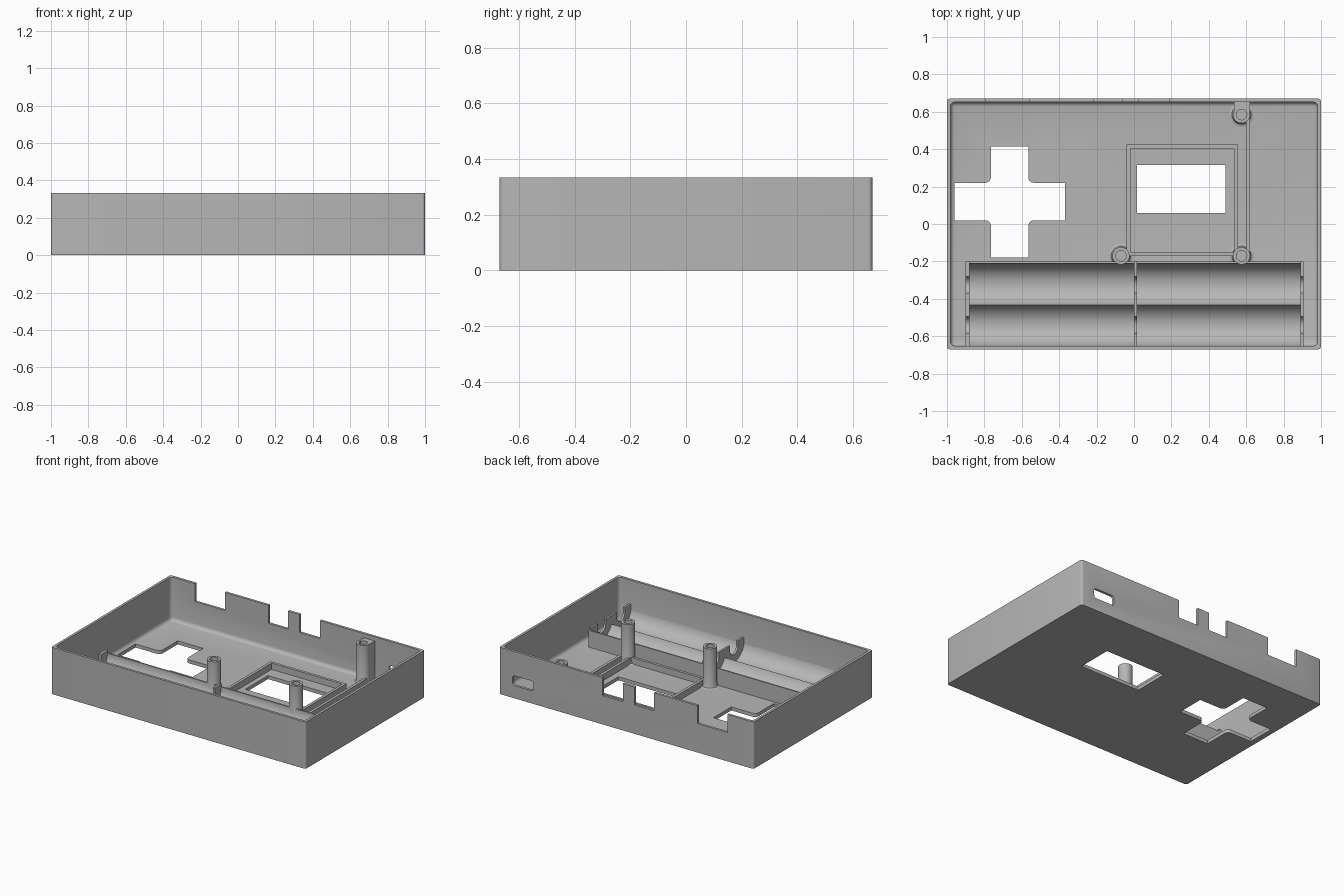
import bpy, bmesh, math
from mathutils import Matrix, Vector

cube = bpy.data.objects.get("Cube")
if cube:
    bpy.data.objects.remove(cube, do_unlink=True)

GREY = (0.47, 0.47, 0.47, 1)
plastic = bpy.data.materials.new("grey plastic")
plastic.use_nodes = True
plastic.diffuse_color = GREY
plastic.node_tree.nodes["Principled BSDF"].inputs["Base Color"].default_value = GREY


def finish(bm, name):
    bmesh.ops.recalc_face_normals(bm, faces=bm.faces)
    mesh = bpy.data.meshes.new(name)
    bm.to_mesh(mesh)
    bm.free()
    mesh.materials.append(plastic)
    obj = bpy.data.objects.new(name, mesh)
    bpy.context.collection.objects.link(obj)
    return obj


def box(name, x, y, z, bevel=0, pick=None, segments=4):
    """Box from (low, high) spans; pick chooses edges to round."""
    bm = bmesh.new()
    bmesh.ops.create_cube(bm, size=1)
    for v in bm.verts:
        v.co = Vector([s[0] if c < 0 else s[1] for c, s in zip(v.co, (x, y, z))])
    if bevel:
        edges = [e for e in bm.edges if pick(e)]
        bmesh.ops.bevel(bm, geom=edges, offset=bevel, segments=segments,
                        profile=0.5, affect='EDGES')
    return finish(bm, name)


def rod(name, x, y, z, radius):
    """Cylinder lying along x."""
    bm = bmesh.new()
    turn = Matrix.Translation((sum(x) / 2, y, z)) @ Matrix.Rotation(math.pi / 2, 4, 'Y')
    bmesh.ops.create_cone(bm, cap_ends=True, segments=64, radius1=radius,
                          radius2=radius, depth=x[1] - x[0], matrix=turn)
    return finish(bm, name)


def combine(obj, other, operation='DIFFERENCE'):
    mod = obj.modifiers.new("cut", 'BOOLEAN')
    mod.operation, mod.solver, mod.object = operation, 'EXACT', other
    bpy.context.view_layer.objects.active = obj
    bpy.ops.object.modifier_apply(modifier=mod.name)
    bpy.data.objects.remove(other, do_unlink=True)


def upright(e):
    a, b = e.verts
    return abs(a.co.z - b.co.z) > 0.01


def along_y(e):
    a, b = e.verts
    return abs(a.co.y - b.co.y) > 0.01


def below_top(e):
    return min(v.co.z for v in e.verts) < 0.1


H, FLOOR, DEPTH = 0.333, 0.025, 0.67

# Tray with rounded corners and a filleted inner floor
shell = box("case_shell", (-1, 1), (-DEPTH, DEPTH), (0, H), 0.015, upright)
combine(shell, box("cavity", (-0.982, 0.982), (-0.652, 0.652), (FLOOR, 0.5),
                   0.025, below_top))

# Cross-shaped opening with rounded inner corners
cross = box("cross_bar", (-0.96, -0.37), (0.02, 0.22), (-0.1, 0.07))
combine(cross, box("cross_stem", (-0.765, -0.565), (-0.18, 0.415), (-0.1, 0.07)), 'UNION')
bm = bmesh.new()
bm.from_mesh(cross.data)
inner = [e for e in bm.edges if upright(e)
         and abs(abs(e.verts[0].co.x + 0.665) - 0.1) < 0.01
         and abs(abs(e.verts[0].co.y - 0.12) - 0.1) < 0.01]
bmesh.ops.bevel(bm, geom=inner, offset=0.03, segments=5, profile=0.5, affect='EDGES')
bm.to_mesh(cross.data)
bm.free()
combine(shell, cross)

# Screen window, notches in the back wall, and the port
combine(shell, box("window", (0.015, 0.49), (0.06, 0.315), (-0.1, 0.1)))
for span in ((-0.795, -0.56), (-0.217, -0.065), (0.028, 0.187)):
    combine(shell, box("notch", span, (0.6, 0.8), (0.205, 0.5)))
combine(shell, box("port", (0.73, 0.895), (0.6, 0.8), (0.09, 0.16), 0.018, along_y))

# Battery cradle: two rows of two cells, cut from a solid bed
ROWS, AXIS = (-0.325, -0.54), 0.145
cradle = box("battery_cradle", (-0.9, 0.905), (-0.66, -0.2), (0.012, AXIS))
for y in ROWS:
    for span in ((-0.88, 0.0), (0.015, 0.89)):
        combine(cradle, rod("trough", span, y, AXIS, 0.115))

# Contact plates with a U slot at each cell
plates = []
for name, span in (("right_contact_plate", (-0.9, -0.88)),
                   ("middle_contact_plate", (0.0, 0.015)),
                   ("left_contact_plate", (0.89, 0.905))):
    plates.append(box(name, span, (-0.655, -0.201), (0.015, 0.163)))
for y in ROWS:
    for part in plates + [cradle]:
        combine(part, rod("slot_round", (-0.95, 0.95), y, 0.13, 0.045))
        combine(part, box("slot_top", (-0.95, 0.95), (y - 0.045, y + 0.045), (0.13, 0.3)))

# Frame around the screen
frame = box("screen_frame", (-0.04, 0.555), (-0.17, 0.425), (0.012, 0.07))
combine(frame, box("frame_inside", (-0.02, 0.535), (-0.15, 0.405), (-0.1, 0.2)))

# Fence beside the screen, with a rib tying the rear post to the back wall
fence = box("side_fence", (0.6, 0.62), (-0.17, 0.66), (0.012, 0.07))
rib = box("rear_post_rib", (0.535, 0.62), (0.59, 0.66), (0.012, 0.304))
combine(rib, box("rib_bore", (0.55, 0.6), (0.5, 0.615), (0.15, 0.4)))


def post(name, x, y):
    """Hollow screw post with a flared foot, spun from a profile."""
    bm = bmesh.new()
    profile = [(0, 0.012), (0.065, 0.012), (0.065, FLOOR), (0.052, 0.03),
               (0.046, 0.045), (0.046, 0.306), (0.028, 0.306), (0.028, 0.15), (0, 0.15)]
    verts = [bm.verts.new((x + r, y, z)) for r, z in profile]
    edges = [bm.edges.new(pair) for pair in zip(verts, verts[1:])]
    bmesh.ops.spin(bm, geom=verts + edges, cent=(x, y, 0), axis=(0, 0, 1),
                   angle=math.tau, steps=32)
    bmesh.ops.remove_doubles(bm, verts=bm.verts, dist=0.0005)
    return finish(bm, name)


posts = [post("front_right_post", -0.07, -0.17),
         post("front_left_post", 0.575, -0.17),
         post("rear_left_post", 0.575, 0.585)]

# Smooth the curves, keep the edges sharp
for obj in [shell, cradle, frame, fence, rib] + plates + posts:
    bpy.ops.object.select_all(action='DESELECT')
    obj.select_set(True)
    bpy.context.view_layer.objects.active = obj
    bpy.ops.object.shade_smooth_by_angle(angle=math.radians(30))
